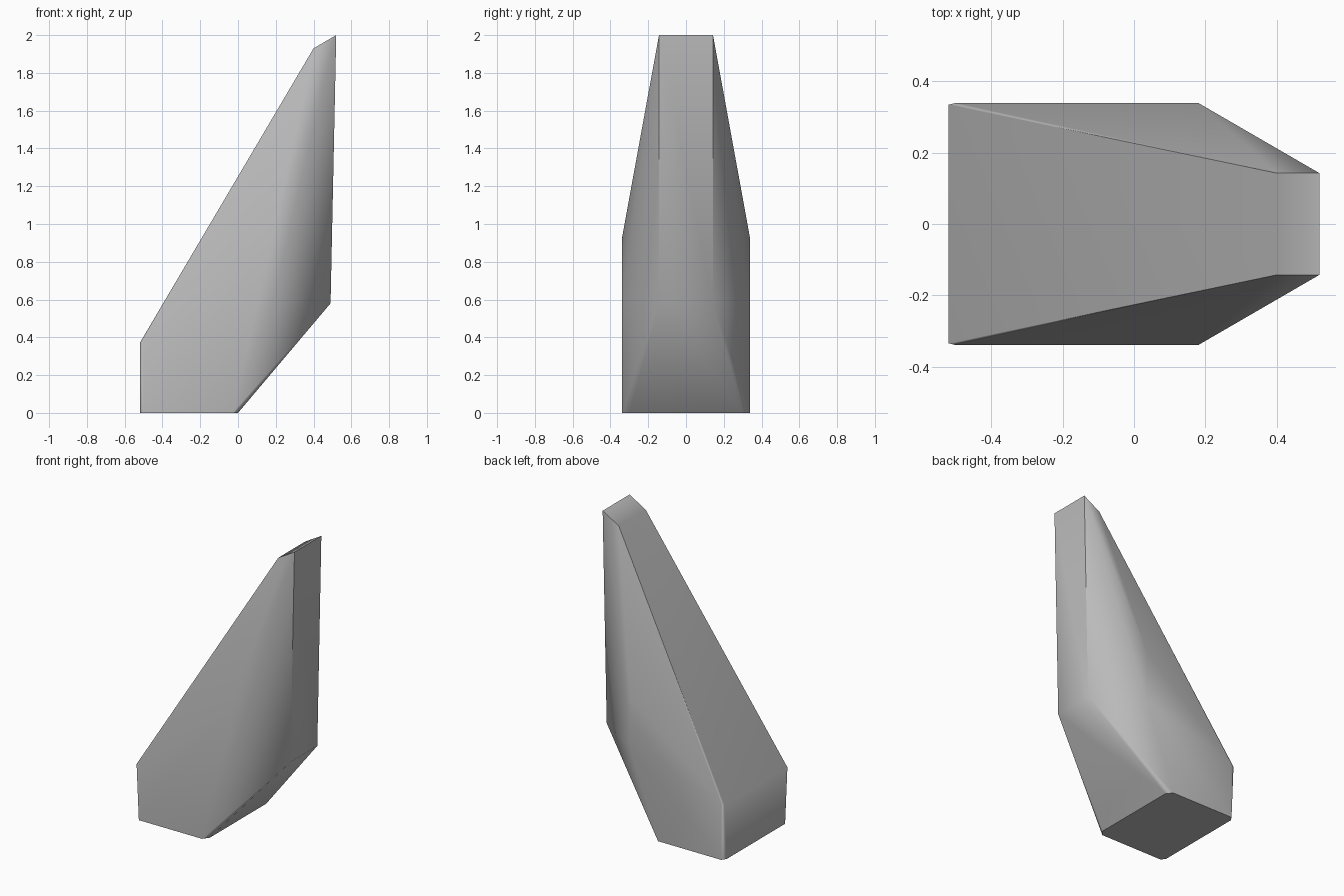
import bpy
import bmesh
import math

if "Cube" in bpy.data.objects:
    bpy.data.objects.remove(bpy.data.objects["Cube"], do_unlink=True)

# Plain grey stone
stone = bpy.data.materials.new("grey_stone")
stone.use_nodes = True
grey = (0.5, 0.5, 0.5, 1.0)
stone.diffuse_color = grey
stone.node_tree.nodes["Principled BSDF"].inputs["Base Color"].default_value = grey

# Corners of one half, as x, half width, height
corners = [
    (-0.52, 0.31, 0), (-0.50, 0.34, 0), (-0.03, 0.34, 0), (0.0, 0.30, 0),  # foot
    (-0.52, 0.335, 0.37), (-0.50, 0.34, 0.38),                             # low end
    (0.18, 0.34, 0.58), (0.18, 0.34, 0.92),                                # widest ridge
    (0.49, 0.143, 0.58), (0.52, 0.143, 2.0), (0.40, 0.143, 1.93),          # spine and tip
]

# Leaning shard, wrapped around the mirrored corners
bm = bmesh.new()
for x, y, z in corners:
    for side in (-1, 1):
        bm.verts.new((x, y * side, z))
bmesh.ops.convex_hull(bm, input=bm.verts)
bmesh.ops.dissolve_limit(bm, angle_limit=math.radians(1), verts=bm.verts, edges=bm.edges)
bmesh.ops.recalc_face_normals(bm, faces=bm.faces)
mesh = bpy.data.meshes.new("rock_shard")
bm.to_mesh(mesh)
bm.free()

shard = bpy.data.objects.new("rock_shard", mesh)
bpy.context.collection.objects.link(shard)
mesh.materials.append(stone)

# Soft facets, with the large faces kept nearly flat
bpy.ops.object.select_all(action="DESELECT")
shard.select_set(True)
bpy.context.view_layer.objects.active = shard
bpy.ops.object.shade_smooth_by_angle(angle=math.radians(45))
weights = shard.modifiers.new("soft_facets", "WEIGHTED_NORMAL")
weights.keep_sharp = True
